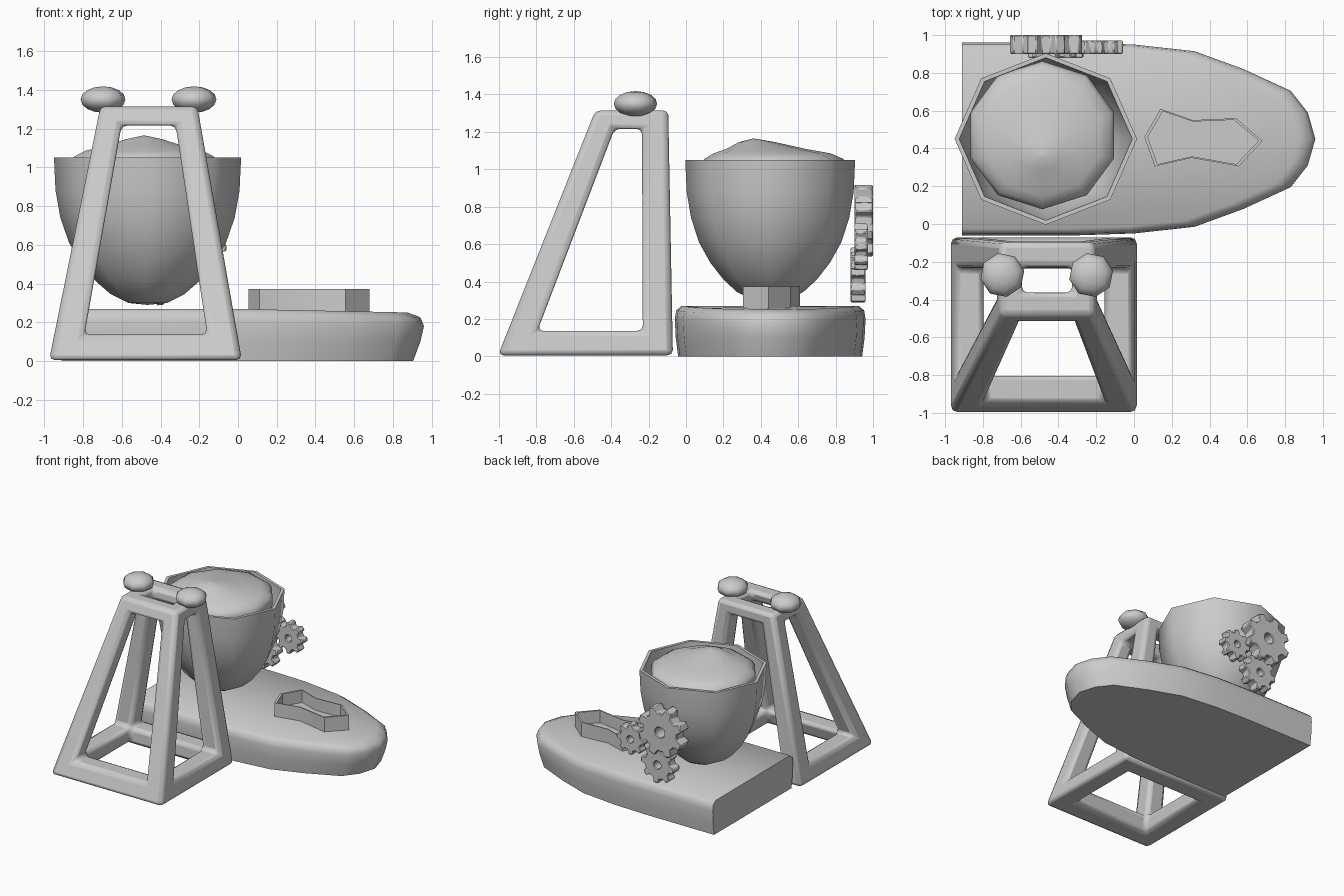
import bpy, bmesh
from math import sin, cos, pi, radians
from mathutils import Vector

if "Cube" in bpy.data.objects:
    bpy.data.objects.remove(bpy.data.objects["Cube"])


def finish(name, bm, angle=40, bevel=0.0, segments=2):
    bmesh.ops.remove_doubles(bm, verts=bm.verts, dist=0.0005)
    bmesh.ops.recalc_face_normals(bm, faces=bm.faces)
    me = bpy.data.meshes.new(name)
    bm.to_mesh(me)
    bm.free()
    ob = bpy.data.objects.new(name, me)
    bpy.context.collection.objects.link(ob)
    bpy.ops.object.select_all(action='DESELECT')
    ob.select_set(True)
    bpy.context.view_layer.objects.active = ob
    bpy.ops.object.shade_smooth_by_angle(angle=radians(angle))
    if bevel:
        mod = ob.modifiers.new("bevel", 'BEVEL')
        mod.width, mod.segments, mod.limit_method = bevel, segments, 'ANGLE'
        mod.angle_limit = radians(25)
    return ob


def stack(name, rings, wrap=False, **kw):
    """Bridge a list of equal-length point rings; cap the ends or wrap round."""
    bm = bmesh.new()
    rows = [[bm.verts.new(p) for p in r] for r in rings]
    n = len(rows[0])
    pairs = list(zip(rows, rows[1:])) + ([(rows[-1], rows[0])] if wrap else [])
    for a, b in pairs:
        for i in range(n):
            j = (i + 1) % n
            bm.faces.new((a[i], a[j], b[j], b[i]))
    if not wrap:
        bm.faces.new(rows[0])
        bm.faces.new(rows[-1])
    return finish(name, bm, **kw)


def lathe(name, profile, n, cx, cy, sy=1.0, turn=0.0, **kw):
    """Profile rows are (radius, z, y shift)."""
    rings = []
    for r, z, dy in profile:
        r = max(r, 0.002)
        rings.append([(cx + r * cos(2 * pi * i / n + turn),
                       cy + dy + sy * r * sin(2 * pi * i / n + turn), z)
                      for i in range(n)])
    return stack(name, rings, **kw)


# Board: square stern, rounded bow
half = [(-0.91, 0.51), (-0.3, 0.51), (0.0, 0.5), (0.32, 0.465), (0.58, 0.37),
        (0.83, 0.255), (0.92, 0.14)]
outline = half + [(0.96, 0.0)] + [(x, -y) for x, y in reversed(half)]
rings = []
for z, sx, sy in [(0, .97, .965), (.1, .99, .99), (.2, 1, 1), (.245, .99, .985), (.27, .955, .93)]:
    rings.append([(-0.91 + (x + 0.91) * sx, 0.45 + y * sy,
                   z - (0.02 * max(0, x) if z > .1 else 0)) for x, y in outline])
stack("board", rings, angle=50)

# Raised thin-walled tray on the board
pts = [(.055, .46), (.14, .61), (.31, .55), (.54, .56), (.68, .44), (.555, .305), (.305, .35), (.11, .305)]
def tray_ring(s, z):
    return [(.35 + (x - .35) * s, .45 + (y - .45) * (s - .02 if s < 1 else 1), z) for x, y in pts]
stack("tray", [tray_ring(1, .22), tray_ring(1, .373), tray_ring(.94, .373), tray_ring(.94, .275)], angle=30)

# Eight-sided bowl with thin wall
lathe("bowl", [(0, .29, 0), (.1, .3, 0), (.19, .345, 0), (.265, .41, 0), (.34, .5, 0),
               (.405, .61, 0), (.45, .74, 0), (.475, .88, 0), (.483, 1.05, 0),
               (.458, 1.05, 0), (.45, .88, 0), (.38, .62, 0), (.25, .43, 0), (0, .33, 0)],
      8, -.467, .45, sy=.94, angle=58)

# Mounded filling
lathe("filling", [(0, .45, 0), (.22, .55, 0), (.35, .8, 0), (.395, .97, 0), (.4, 1.02, 0),
                  (.38, 1.055, 0), (.32, 1.085, -.01), (.22, 1.108, -.04),
                  (.1, 1.145, -.09), (0, 1.165, -.11)],
      10, -.485, .47, sy=.98, turn=pi / 10, angle=60)

# Tapered open frame: eight struts of a truncated pyramid
def frame_point(u, v, w):
    x0, x1 = -.975 + .265 * w, .02 - .23 * w
    y0, y1 = -1.005 + .52 * w, -.07 - .025 * w
    return Vector((x0 + (x1 - x0) * u, y0 + (y1 - y0) * v, .005 + 1.31 * w))

bm = bmesh.new()
cache = {}
def frame_vert(corner, outer):
    """outer = axes on which the vertex lies on the outer surface."""
    key = (corner, tuple(sorted(outer)))
    if key not in cache:
        top = corner[2]
        ins = (.24 if top else .165, .33 if top else .18, .075 if top else .1)
        c = [float(k) if a in outer else (1 - ins[a] if k else ins[a])
             for a, k in enumerate(corner)]
        cache[key] = bm.verts.new(frame_point(*c))
    return cache[key]

for axis in range(3):
    a, b = [k for k in range(3) if k != axis]
    for side in (0, 1):
        loop = []
        for s, t in ((0, 0), (1, 0), (1, 1), (0, 1)):
            c = [0, 0, 0]
            c[axis], c[a], c[b] = side, s, t
            loop.append(tuple(c))
        for i in range(4):
            p, q = loop[i], loop[(i + 1) % 4]
            O = lambda c: frame_vert(c, (0, 1, 2))
            F = lambda c: frame_vert(c, (axis,))
            I = lambda c: frame_vert(c, ())
            bm.faces.new((O(p), O(q), F(q), F(p)))
            bm.faces.new((F(p), F(q), I(q), I(p)))
finish("frame", bm, angle=50, bevel=.03, segments=2)

# Flattened knobs on top of the frame
for side, x in (("left", -.697), ("right", -.227)):
    rows = [(.118 * sin(pi * k / 8), 1.35 - .068 * cos(pi * k / 8), 0) for k in range(9)]
    lathe("knob_" + side, rows, 8, x, -.27, turn=pi / 16, angle=70)

# Cog wheels behind the bowl
def gear(name, x, z, r, y0, y1, teeth=8, turn=0.0):
    prof, hole = [], []
    for k in range(teeth):
        for off, f in ((-.30, .77), (-.17, 1), (.17, 1), (.30, .77)):
            t = 2 * pi * (k + off) / teeth + turn
            prof.append((f * r * cos(t), f * r * sin(t)))
            hole.append((.2 * r * cos(t), .2 * r * sin(t)))
    ring = lambda ps, y: [(x + px, y, z + pz) for px, pz in ps]
    stack(name, [ring(prof, y0), ring(prof, y1), ring(hole, y1), ring(hole, y0)],
          wrap=True, angle=35, bevel=.006, segments=1)

gear("large_gear", -.465, .725, .2, .9, 1.0, turn=pi / 8)
gear("side_gear", -.183, .585, .125, .9, .972)
gear("lower_gear", -.415, .435, .148, .88, .96, turn=.1)
